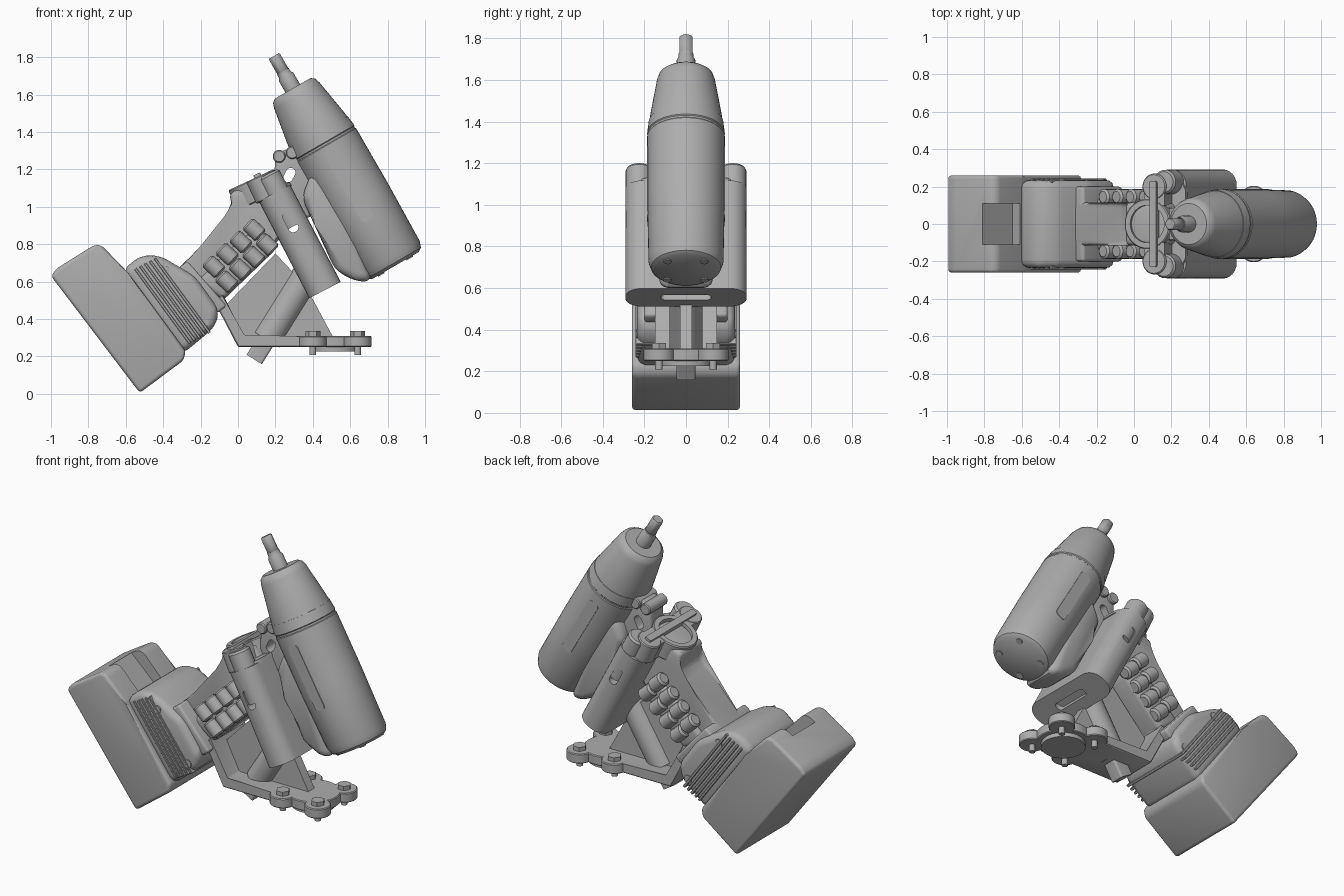
import bpy, bmesh, math
from mathutils import Matrix, Vector

if "Cube" in bpy.data.objects:
    bpy.data.objects.remove(bpy.data.objects["Cube"], do_unlink=True)

grey = bpy.data.materials.new("plain_grey")
grey.use_nodes = True
GREY = (0.42, 0.42, 0.42, 1)
grey.diffuse_color = GREY
grey.node_tree.nodes["Principled BSDF"].inputs["Base Color"].default_value = GREY

# Side-profile frame: (u, v, w) becomes (x, z, y)
SIDE = Matrix(((1, 0, 0, 0), (0, 0, 1, 0), (0, 1, 0, 0), (0, 0, 0, 1)))
FLAT = Matrix.Identity(4)
parts = []


def frame(x, z, tilt, y=0):
    return Matrix.Translation((x, y, z)) @ Matrix.Rotation(math.radians(tilt), 4, 'Y')


def finish(name, bm, mat, bevel=0, segments=3):
    if bevel:
        bmesh.ops.bevel(bm, geom=bm.edges[:], offset=bevel, segments=segments,
                        profile=0.5, affect='EDGES', clamp_overlap=True)
    bm.transform(mat)
    bmesh.ops.recalc_face_normals(bm, faces=bm.faces)
    mesh = bpy.data.meshes.new(name)
    bm.to_mesh(mesh)
    bm.free()
    mesh.materials.append(grey)
    ob = bpy.data.objects.new(name, mesh)
    bpy.context.collection.objects.link(ob)
    parts.append(ob)
    return ob


def extrude(name, pts, low, high, mat=SIDE, bevel=0, segments=3):
    bm = bmesh.new()
    a = [bm.verts.new((u, v, low)) for u, v in pts]
    b = [bm.verts.new((u, v, high)) for u, v in pts]
    bm.faces.new(a)
    bm.faces.new(b)
    for i in range(len(a)):
        j = (i + 1) % len(a)
        bm.faces.new((a[i], a[j], b[j], b[i]))
    return finish(name, bm, mat, bevel, segments)


def circle(u, v, r, n=24):
    return [(u + r * math.cos(math.tau * i / n), v + r * math.sin(math.tau * i / n))
            for i in range(n)]


def rounded(hu, hv, r, n=6):
    pts = []
    for k, (su, sv) in enumerate(((1, 1), (-1, 1), (-1, -1), (1, -1))):
        for i in range(n + 1):
            t = math.pi / 2 * (k + i / n)
            pts.append((su * (hu - r) + r * math.cos(t), sv * (hv - r) + r * math.sin(t)))
    return pts


def lathe(name, profile, mat, n=48):
    bm = bmesh.new()
    rings = [[bm.verts.new((u, v, h)) for u, v in circle(0, 0, r, n)] for r, h in profile]
    for a, b in zip(rings, rings[1:]):
        for i in range(n):
            j = (i + 1) % n
            bm.faces.new((a[i], a[j], b[j], b[i]))
    bm.faces.new(rings[0])
    bm.faces.new(rings[-1])
    return finish(name, bm, mat)


def cut(target, cutter):
    cutter.hide_render = True
    mod = target.modifiers.new("cut", 'BOOLEAN')
    mod.operation = 'DIFFERENCE'
    mod.solver = 'EXACT'
    mod.object = cutter
    bpy.context.view_layer.objects.active = target
    bpy.ops.object.modifier_apply(modifier=mod.name)


def discard(cutter):
    parts.remove(cutter)
    bpy.data.objects.remove(cutter, do_unlink=True)


# Tool body, nose and chuck on the tilted tool axis
TOOL = frame(0.84, 0.685, -30)
lathe("motor_housing", [(0.145, 0), (0.168, 0.015), (0.18, 0.05), (0.187, 0.4), (0.187, 0.74),
                        (0.183, 0.745), (0.183, 0.755), (0.187, 0.76), (0.18, 0.82)], TOOL)
lathe("nose_cone", [(0.18, 0.8), (0.172, 0.86), (0.14, 1.05), (0.13, 1.08), (0.11, 1.095)], TOOL)
lathe("chuck", [(0.045, 1.08), (0.045, 1.165), (0.036, 1.18), (0.036, 1.2)], TOOL, 16)
extrude("drive_bit", circle(0, 0, 0.036, 6), 1.19, 1.295, TOOL, 0.005, 1)
for a in (45, 135, 225, 315):
    t = math.radians(a)
    extrude("end_screw", circle(0.125 * math.cos(t), 0.125 * math.sin(t), 0.02, 10),
            -0.006, 0.02, TOOL)
extrude("housing_ridge", [(0.72, 0.6), (0.63, 0.6), (0.52, 0.66), (0.41, 0.9), (0.34, 1.05),
                          (0.4, 1.2), (0.55, 1.05)], -0.13, 0.13, SIDE, 0.05)
for y in (-0.181, 0.181):
    extrude("side_panel", rounded(0.035, 0.2, 0.02), -0.006, 0.006,
            TOOL @ Matrix.Translation((0, y, 0.48)) @ SIDE)

# Bridge joining tool body and handle, with hinge bosses
bridge = extrude("bridge", [(0.19, 1.12), (0.2, 1.26), (0.25, 1.31), (0.34, 1.3), (0.44, 1.1),
                            (0.4, 0.95), (0.3, 0.92)], -0.07, 0.07, SIDE, 0.02)
for x, z in ((0.22, 1.27), (0.29, 1.29)):
    extrude("hinge_boss", circle(x, z, 0.035, 16), -0.09, 0.09, SIDE, 0.006, 1)

# Handle and grip
handle = extrude("handle", [(-0.34, 0.65), (-0.05, 0.93), (-0.02, 0.98), (-0.05, 1.07),
                            (0.17, 1.17), (0.26, 1.04), (0.3, 0.92), (0.13, 0.72),
                            (-0.1, 0.48), (-0.24, 0.45)], -0.115, 0.115, SIDE, 0.06, 4)
extrude("grip_shell", [(-0.22, 0.6), (0.04, 0.85), (0.17, 0.86), (0.19, 0.76),
                       (-0.08, 0.5)], -0.145, 0.145, SIDE, 0.03)
for y in (-0.145, 0.145):
    for x0, z0 in ((-0.13, 0.68), (-0.06, 0.6)):
        for i in range(4):
            lathe("grip_knob", [(0.03, -0.05), (0.042, -0.04), (0.042, 0.04), (0.03, 0.05)],
                  frame(x0 + 0.072 * i, z0 + 0.066 * i, -47, y), 16)

# Side magazine with slot and sight tubes
MAG = frame(0.465, 0.555, -27.5)
magazine = extrude("magazine", rounded(0.095, 0.292, 0.085), 0, 0.585, MAG, 0)
foot_slot = extrude("foot_slot", rounded(0.025, 0.12, 0.02), -0.05, 0.03, MAG)
cut(magazine, foot_slot)
discard(foot_slot)
extrude("magazine_rim", rounded(0.1, 0.24, 0.08), 0.575, 0.6, MAG)
for y in (-0.225, 0.225):
    lathe("side_tube", [(0.065, -0.3), (0.065, 0.0), (0.055, 0.012)],
          frame(0.165, 1.165, -27, y), 24)

# Through openings
slot = extrude("slot_cutter", rounded(0.027, 0.06, 0.025), -0.5, 0.5,
               frame(0.28, 0.92, -28) @ SIDE)
hole = extrude("hole_cutter", rounded(0.025, 0.04, 0.024), -0.5, 0.5,
               frame(0.275, 1.17, 28) @ SIDE)
for ob in (magazine, handle, bridge):
    cut(ob, slot)
for ob in (handle, bridge):
    cut(ob, hole)
discard(slot)
discard(hole)

# Top yoke: open cup, side lobes and cross blade
YOKE = frame(0.07, 1.145, -25)
cup = extrude("yoke_cup", circle(0, 0, 0.135, 32), -0.12, 0, YOKE, 0.006, 1)
pocket = extrude("pocket", circle(0, 0, 0.1, 32), -0.07, 0.1, YOKE)
cut(cup, pocket)
discard(pocket)
extrude("cross_blade", rounded(0.02, 0.23, 0.01), -0.1, 0.015, YOKE @ Matrix.Translation((0.04, 0, 0)))
for y in (-0.2, 0.2):
    extrude("yoke_lobe", circle(0.04, y, 0.07), -0.13, 0, YOKE, 0.006, 1)
    extrude("yoke_arm", [(-0.02, y * 0.5), (0.1, y * 0.5), (0.1, y), (-0.02, y)], -0.13, -0.003, YOKE)

# Battery pack with release recess
battery = extrude("battery", [(-1.0, 0.63), (-0.97, 0.67), (-0.77, 0.795), (-0.73, 0.795),
                              (-0.59, 0.65), (-0.28, 0.23), (-0.29, 0.18), (-0.525, 0.005)],
                  -0.26, 0.26, SIDE, 0.03, 4)
recess = extrude("recess", [(-0.82, 0.95), (-0.82, 0.78), (-0.65, 0.62), (-0.5, 0.8)],
                 -0.11, 0.11)
cut(battery, recess)
discard(recess)

# Tool foot above the battery, ribs and screws
extrude("tool_foot", [(-0.62, 0.66), (-0.52, 0.74), (-0.42, 0.74), (-0.23, 0.63), (-0.1, 0.45),
                      (-0.12, 0.36), (-0.3, 0.21)], -0.235, 0.235, SIDE, 0.045, 4)
for i in range(5):
    x, z = -0.555 + 0.026 * i, 0.665 + 0.014 * i
    extrude("foot_rib", [(x, z), (x + 0.012, z + 0.009), (x + 0.305, z - 0.39),
                         (x + 0.293, z - 0.4)], -0.243, 0.243, SIDE, 0.003, 1)
for x, z in ((-0.39, 0.66), (-0.18, 0.38)):
    extrude("foot_screw", circle(x, z, 0.024, 16), -0.24, 0.24)

# Clamp strap and bent bracket
extrude("clamp_strap", [(-0.32, 0.67), (-0.27, 0.71), (-0.06, 0.47), (-0.11, 0.43)],
        -0.2, 0.2, SIDE, 0.015)
extrude("bracket", [(-0.13, 0.5), (-0.08, 0.53), (0.03, 0.31), (0.45, 0.31), (0.45, 0.25),
                    (0.0, 0.25)], -0.15, 0.15, SIDE, 0.006, 1)
extrude("gusset", [(-0.06, 0.48), (0.03, 0.3), (0.51, 0.3), (0.36, 0.58), (0.2, 0.75)],
        -0.03, 0.03)
lathe("strut", [(0.08, 0.1), (0.08, 0.56)], frame(0.1, 0.205, 32), 24)
extrude("strut_bolt", rounded(0.048, 0.045, 0.012), -0.025, 0.12, frame(0.1, 0.205, 32))

# Mounting flange with four bolted lobes
extrude("flange", circle(0.52, 0, 0.155, 32), 0.25, 0.31, FLAT, 0.005, 1)
extrude("flange_disc", circle(0.52, 0, 0.125, 32), 0.225, 0.255, FLAT)
for x in (0.4, 0.64):
    for y in (-0.13, 0.13):
        extrude("flange_lobe", circle(x, y, 0.075), 0.25, 0.31, FLAT, 0.005, 1)
        extrude("bolt_head", circle(x, y, 0.04, 6), 0.305, 0.335, FLAT)
        extrude("bolt_shank", circle(x, y, 0.018, 12), 0.208, 0.26, FLAT)

# Smooth shading with sharp edges kept
bpy.ops.object.select_all(action='DESELECT')
for ob in parts:
    ob.select_set(True)
bpy.context.view_layer.objects.active = parts[0]
bpy.ops.object.shade_smooth_by_angle(angle=math.radians(35))
